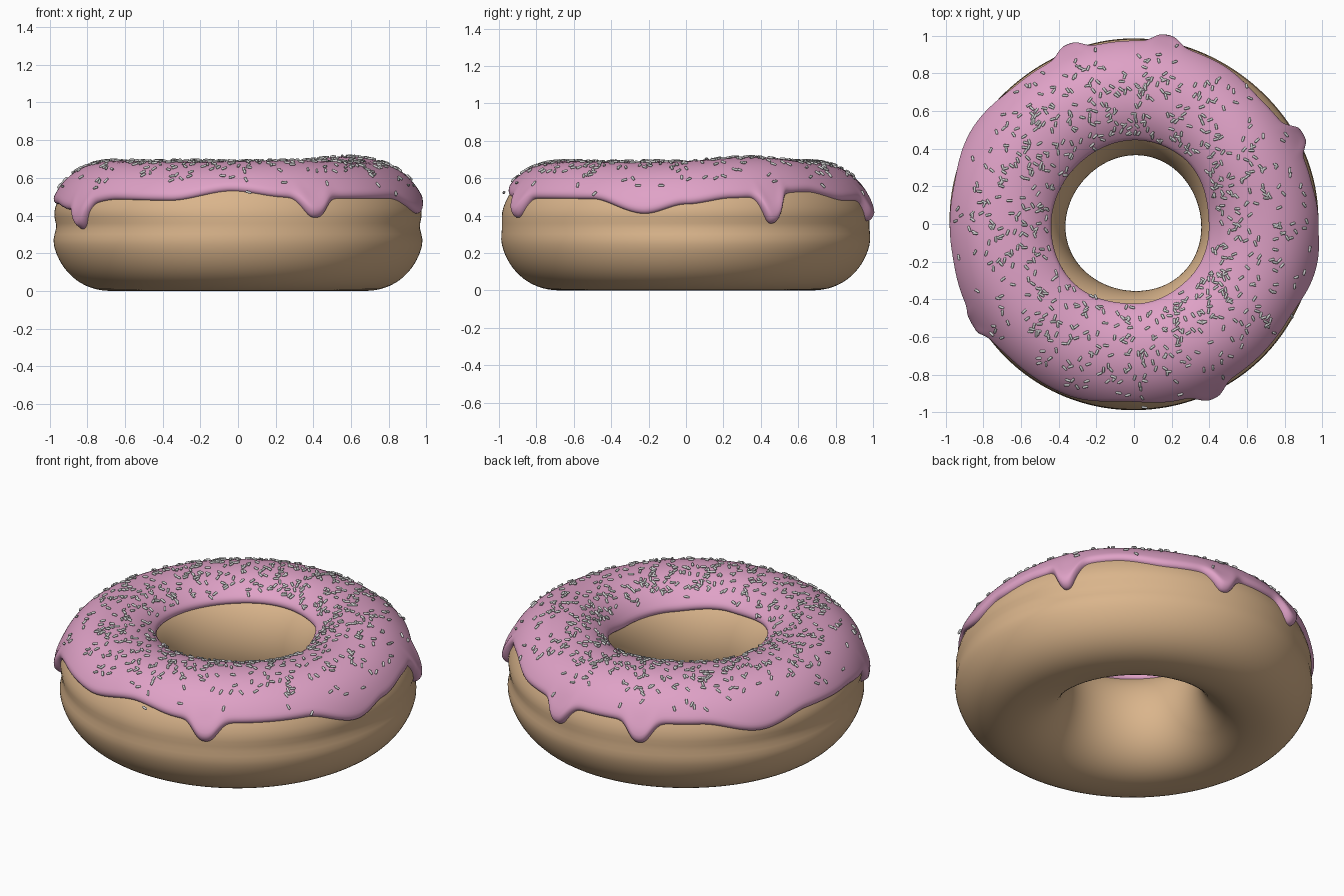
import bpy, math, random
from mathutils import Vector, Matrix

if "Cube" in bpy.data.objects:
    bpy.data.objects.remove(bpy.data.objects["Cube"])

random.seed(4)
TAU = 2 * math.pi


def ang(a, deg):
    """Signed difference in degrees between angle a and a given heading."""
    return (math.degrees(a) - deg + 180) % 360 - 180


def table(a, pts):
    """Smooth periodic interpolation of (degrees, value) pairs."""
    d = math.degrees(a) % 360
    pts = pts + [(pts[0][0] + 360, pts[0][1])]
    if d < pts[0][0]:
        d += 360
    for (d0, v0), (d1, v1) in zip(pts, pts[1:]):
        if d0 <= d <= d1:
            t = (d - d0) / (d1 - d0)
            return v0 + (v1 - v0) * t * t * (3 - 2 * t)
    return pts[0][1]


# Heading (degrees, 0 = right, 270 = front) against edge values
OUTER_Z = [(0, .46), (15, .49), (44, .52), (62, .48), (95, .48), (130, .48),
           (150, .42), (168, .47), (188, .46), (205, .43), (228, .485),
           (248, .48), (268, .53), (286, .495), (305, .49), (328, .49), (347, .41)]
INNER_R = [(0, .415), (55, .45), (90, .455), (135, .45), (180, .45),
           (225, .46), (270, .44), (315, .42)]
# Heading, depth and half width of each drip
DRIPS = [(28, .145, 4), (80, .11, 4.5), (110, .11, 4.5), (212, .115, 4), (294.5, .105, 4.8)]


def drip(a, deg, w):
    return math.exp(-abs(ang(a, deg) / w) ** 2.5)


def dough(a, u):
    """Point on the lumpy dough: a runs round the ring, u round the tube."""
    c, s = math.cos(u), math.sin(u)
    r = .67 + .31 * math.copysign(abs(c) ** .92, c)
    z = .33 + .33 * s
    out = max(c, 0)
    r -= out * (.017 + .007 * math.sin(2 * a + 1)) * math.exp(-((z - .34) / .055) ** 2)
    r += out * (.008 + .011 * math.exp(-(ang(a, 268) / 25) ** 2) + .004 * math.sin(5 * a))
    r += .006 * min(c, 0) * math.sin(3 * a + .6)
    z += max(s, 0) ** 2 * (.022 * math.exp(-(ang(a, 33) / 24) ** 2) + .004 * math.sin(4 * a))
    return Vector((r * math.cos(a), r * math.sin(a), z))


def normal(a, u):
    e = .01
    da = dough(a + e, u) - dough(a - e, u)
    du = dough(a, u + e) - dough(a, u - e)
    return da.cross(du).normalized()


def make(name, verts, faces, colour=None):
    me = bpy.data.meshes.new(name)
    me.from_pydata(verts, [], faces)
    me.shade_smooth()
    ob = bpy.data.objects.new(name, me)
    bpy.context.collection.objects.link(ob)
    if colour:
        mat = bpy.data.materials.new(name)
        mat.diffuse_color = (*colour, 1)
        mat.use_nodes = True
        mat.node_tree.nodes["Principled BSDF"].inputs["Base Color"].default_value = mat.diffuse_color
        me.materials.append(mat)
    return ob


def grid_faces(na, nu, closed):
    """Quads for na columns (always wrapped) of nu points."""
    return [(i * nu + j, (i + 1) % na * nu + j,
             (i + 1) % na * nu + (j + 1) % nu, i * nu + (j + 1) % nu)
            for i in range(na) for j in range(nu if closed else nu - 1)]


# Dough ring
NA, NU = 180, 72
make("dough", [dough(TAU * i / NA, TAU * j / NU) for i in range(NA) for j in range(NU)],
     grid_faces(NA, NU, True), (.70, .46, .26))

# Icing: a skin from the dripping outer edge over the top to the hole edge
THICK = .028


def icing_column(a, n):
    z = table(a, OUTER_Z) - sum(d * drip(a, h, w) for h, d, w in DRIPS)
    bulge = max(drip(a, h, w) for h, d, w in DRIPS)
    u0 = math.asin((z - .33) / .33)
    u1 = math.acos((table(a, INNER_R) - .67) / .31)
    col = []
    for k in range(n):
        s = (1 - math.cos(math.pi * k / (n - 1))) / 2
        u = u0 + (u1 - u0) * s
        edge = min(min(s, 1 - s) * (u1 - u0) * .32 / .035, 1)
        off = THICK * math.sqrt(1 - (1 - edge) ** 2)
        off += .012 * bulge * edge * math.exp(-((s - .06) / .08) ** 2)
        if k in (0, n - 1):
            off = -.008
        col.append(dough(a, u) + normal(a, u) * off)
    return col


NI, NK = 540, 36
skin = []
for i in range(NI):
    skin += icing_column(TAU * i / NI, NK)
make("icing", skin, grid_faces(NI, NK, False), (.74, .36, .57))

# Sprinkles: little capsules lying at random on the icing
SEG, RAD, HALF = 8, .0068, .010
profile = [(-HALF - RAD * .9, .4), (-HALF - RAD * .5, .85), (-HALF, 1),
           (HALF, 1), (HALF + RAD * .5, .85), (HALF + RAD * .9, .4)]
cap_v = [Vector((x, RAD * f * math.cos(TAU * k / SEG), RAD * f * math.sin(TAU * k / SEG)))
         for x, f in profile for k in range(SEG)]
cap_f = [(j * SEG + k, j * SEG + (k + 1) % SEG, (j + 1) * SEG + (k + 1) % SEG, (j + 1) * SEG + k)
         for j in range(len(profile) - 1) for k in range(SEG)]
cap_f = [f[::-1] for f in cap_f]
cap_f += [tuple(range(SEG))[::-1], tuple(range(5 * SEG, 6 * SEG))]
verts, faces = [], []
for _ in range(780):
    a = random.uniform(0, TAU)
    u = math.radians(min(max(random.gauss(90, 25), random.uniform(30, 50)),
                         random.uniform(115, 132)))
    n = normal(a, u)
    x = n.orthogonal().normalized()
    x.rotate(Matrix.Rotation(random.uniform(0, TAU), 3, n))
    m = Matrix((x, n.cross(x), n)).transposed()
    centre = dough(a, u) + n * (THICK + .004)
    base = len(verts)
    verts += [centre + m @ v for v in cap_v]
    faces += [tuple(base + i for i in f) for f in cap_f]
make("sprinkles", verts, faces)
